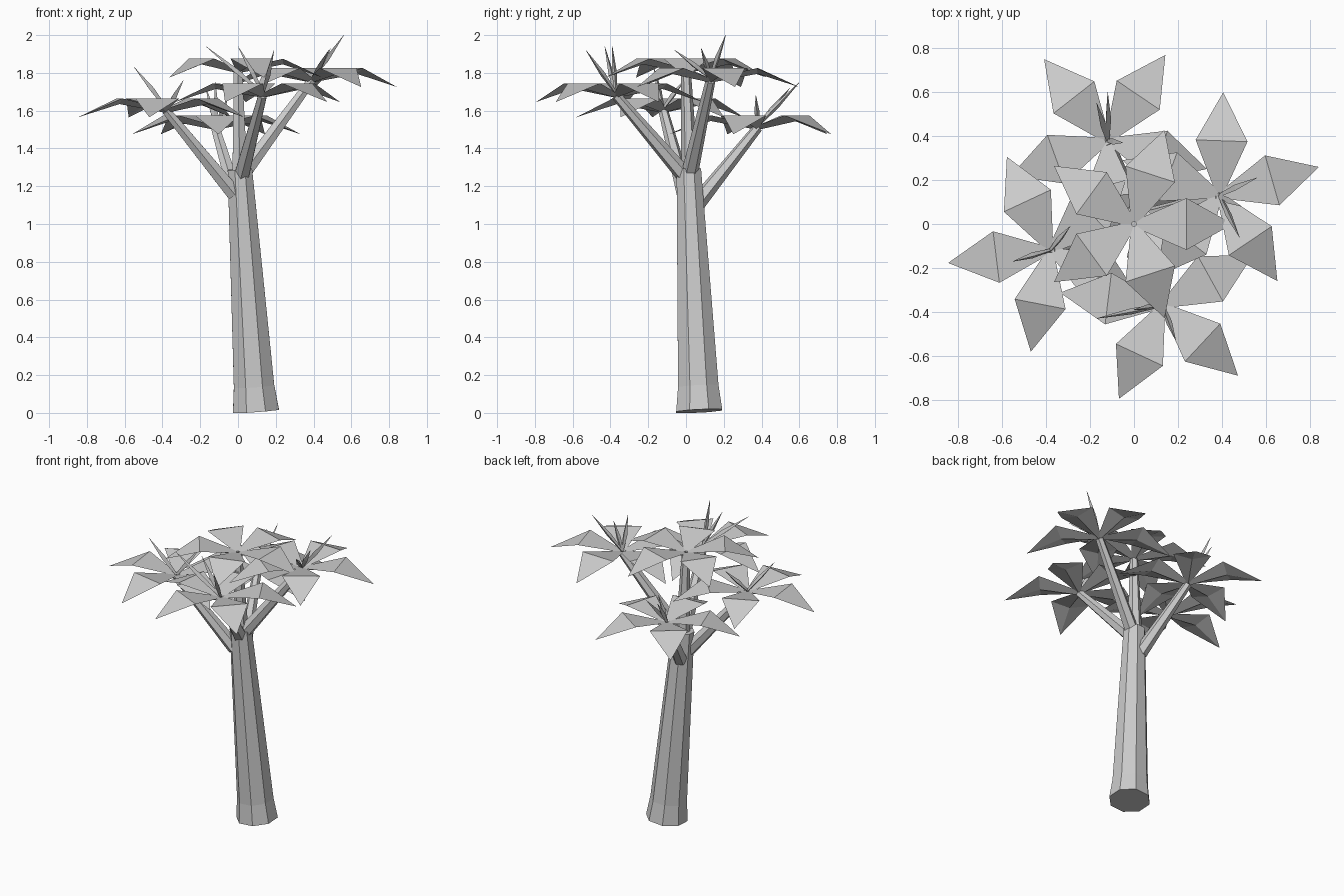
import bpy, bmesh, math
from mathutils import Vector

if "Cube" in bpy.data.objects:
    bpy.data.objects.remove(bpy.data.objects["Cube"])

gray = bpy.data.materials.new("plain_gray")
gray.diffuse_color = (0.6, 0.6, 0.6, 1)
gray.use_nodes = True
gray.node_tree.nodes["Principled BSDF"].inputs["Base Color"].default_value = gray.diffuse_color


def finish(bm, name):
    bmesh.ops.recalc_face_normals(bm, faces=bm.faces[:])
    me = bpy.data.meshes.new(name)
    bm.to_mesh(me)
    bm.free()
    me.materials.append(gray)
    ob = bpy.data.objects.new(name, me)
    bpy.context.collection.objects.link(ob)
    return ob


def tube(bm, stations, sides, up=None):
    """Flat-sided tapered tube through (centre, radius) stations."""
    rings = []
    axis = up or (Vector(stations[-1][0]) - Vector(stations[0][0])).normalized()
    u = axis.cross(Vector((0, 1, 0))).normalized()
    v = axis.cross(u)
    for c, r in stations:
        rings.append([bm.verts.new(Vector(c) + r * (
            math.cos(2 * math.pi * (i + .5) / sides) * u +
            math.sin(2 * math.pi * (i + .5) / sides) * v)) for i in range(sides)])
    for a, b in zip(rings, rings[1:]):
        for i in range(sides):
            j = (i + 1) % sides
            bm.faces.new((a[i], a[j], b[j], b[i]))
    bm.faces.new(rings[0])
    bm.faces.new(rings[-1])


# Leaning eight-sided trunk with a flared foot
bm = bmesh.new()
tube(bm, [((.095, .07, .01), .132), ((.085, .065, .14), .116),
          ((.01, .015, 1.29), .07)], 8, Vector((-.07, -.05, 1)).normalized())
finish(bm, "trunk")


def leaf(bm, c, ang, length=.47):
    """Kite leaf that rises to its widest line, then droops to the tip."""
    d = Vector((math.cos(ang), math.sin(ang), 0))
    s = Vector((-d.y, d.x, 0))
    z = Vector((0, 0, 1))
    mid = c + d * length * .53 + z * .055
    base = [bm.verts.new(c + d * .01 + s * k * .018) for k in (1, -1)]
    low = bm.verts.new(c + d * .01 - z * .02)
    side = [bm.verts.new(mid + s * k * .118) for k in (1, -1)]
    keel = bm.verts.new(mid - z * .03)
    tip = bm.verts.new(c + d * length - z * .045)
    bm.faces.new((base[0], base[1], side[1], side[0]))
    bm.faces.new((side[0], side[1], tip))
    for k in (0, 1):
        bm.faces.new((base[k], side[k], keel, low))
        bm.faces.new((side[k], tip, keel))
    bm.faces.new((base[0], base[1], low))


# name: branch foot, crown centre, first leaf angle, young shoot tips
crowns = {
    "left": ((-.02, -.005, 1.16), (-.38, -.12, 1.61), 43,
             [(-.55, -.17, 1.83), (-.29, -.01, 1.76)]),
    "front": ((.02, -.01, 1.26), (.13, -.37, 1.69), 29,
              [(-.17, -.43, 1.94), (0, -.39, 1.94), (.19, -.53, 1.92)]),
    "right": ((.03, .02, 1.27), (.39, .13, 1.77), 16,
              [(.56, .21, 2.0), (.48, -.06, 1.92), (.49, .08, 1.93)]),
    "back": ((0, .06, 1.11), (-.12, .38, 1.52), 56,
             [(-.17, .55, 1.72), (-.05, .37, 1.68), (-.12, .6, 1.75)]),
    "centre": ((.01, .02, 1.28), (0, 0, 1.82), 0, []),
}

for name, (foot, top, a0, shoots) in crowns.items():
    c = Vector(top)
    # Branch
    bm = bmesh.new()
    tube(bm, [(foot, .045), (c - Vector((0, 0, .01)), .026)], 6)
    finish(bm, name + "_branch")
    # Five spreading leaves
    bm = bmesh.new()
    for i in range(5):
        leaf(bm, c, math.radians(a0 + 72 * i), .45 if name == "centre" else .47)
    finish(bm, name + "_leaves")
    # Thin young shoots
    if shoots:
        bm = bmesh.new()
        for t in shoots:
            t = Vector(t)
            tube(bm, [(c, .008), (c.lerp(t, .45), .016), (t, .001)], 3)
        finish(bm, name + "_shoots")
